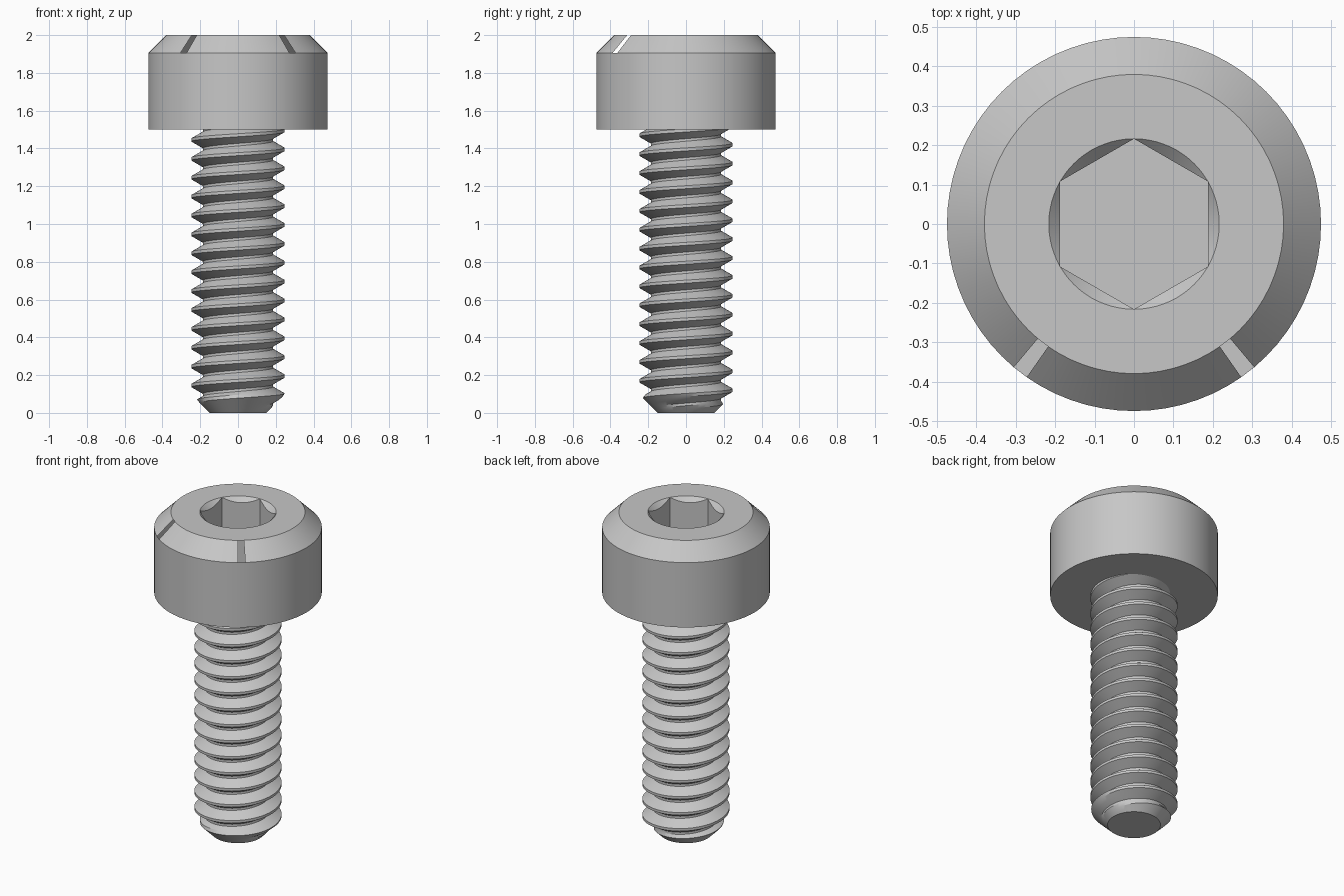
import bpy
import bmesh
from math import cos, sin, tan, pi, radians

if "Cube" in bpy.data.objects:
    bpy.data.objects.remove(bpy.data.objects["Cube"], do_unlink=True)

SEGMENTS = 72
PITCH = 0.1
MAJOR, MINOR = 0.247, 0.186
HEAD_Z, TOP_Z = 1.5, 2.0
TIP_R = 0.15

steel = bpy.data.materials.new("grey steel")
steel.use_nodes = True
colour = (0.57, 0.57, 0.57, 1)
steel.diffuse_color = colour
steel.node_tree.nodes["Principled BSDF"].inputs["Base Color"].default_value = colour


def loft(name, section, gap=lambda column, row: False):
    """Sweep section(angle) -> [(radius, z), ...] once around the z axis."""
    bm = bmesh.new()
    columns = []
    for i in range(SEGMENTS + 1):
        a = 2 * pi * i / SEGMENTS
        columns.append([bm.verts.new((r * cos(a), r * sin(a), z)) for r, z in section(a)])
    for i in range(SEGMENTS):
        left, right = columns[i], columns[i + 1]
        for j in range(len(left) - 1):
            if not gap(i, j):
                bm.faces.new((left[j], right[j], right[j + 1], left[j + 1]))
    bmesh.ops.remove_doubles(bm, verts=bm.verts, dist=0.0002)
    bmesh.ops.recalc_face_normals(bm, faces=bm.faces)
    mesh = bpy.data.meshes.new(name)
    bm.to_mesh(mesh)
    bm.free()
    mesh.materials.append(steel)
    obj = bpy.data.objects.new(name, mesh)
    bpy.context.collection.objects.link(obj)
    bpy.ops.object.select_all(action="DESELECT")
    obj.select_set(True)
    bpy.context.view_layer.objects.active = obj
    bpy.ops.object.shade_smooth_by_angle(angle=radians(25))


# Head: underside, wall, chamfer, flat top, countersink, hexagonal socket
def head_section(a):
    flat = 0.1875
    rim = flat / cos(pi / 6)
    hexagon = flat / cos((a + pi / 6) % (pi / 3) - pi / 6)
    return [(0, HEAD_Z), (0.475, HEAD_Z), (0.475, 1.905), (0.38, TOP_Z),
            (rim, TOP_Z), (hexagon, TOP_Z - (rim - hexagon)),
            (hexagon, 1.75), (0, 1.75)]


# Two narrow slots are left open in the front of the chamfer
def chamfer_slot(column, row):
    return row == 2 and column in (46, 61)


loft("socket_head", head_section, chamfer_slot)


# Shank: right-handed helical thread with a conical tip, running into the head
def thread_section(a):
    depth = MAJOR - MINOR
    flank = depth * tan(pi / 6)
    crest = 0.008
    tooth = [(-crest - flank, MINOR), (-crest - flank / 2, MINOR + depth / 2),
             (-crest, MAJOR), (crest, MAJOR),
             (crest + flank / 2, MINOR + depth / 2), (crest + flank, MINOR)]
    rows = [(0, 0)]
    for turn in range(-2, 18):
        centre = 0.095 + PITCH * (turn + a / (2 * pi))
        for offset, radius in tooth:
            z = min(max(centre + offset, 0), HEAD_Z + 0.02)
            rows.append((min(radius, TIP_R + z), z))
    return rows


loft("threaded_shank", thread_section)
